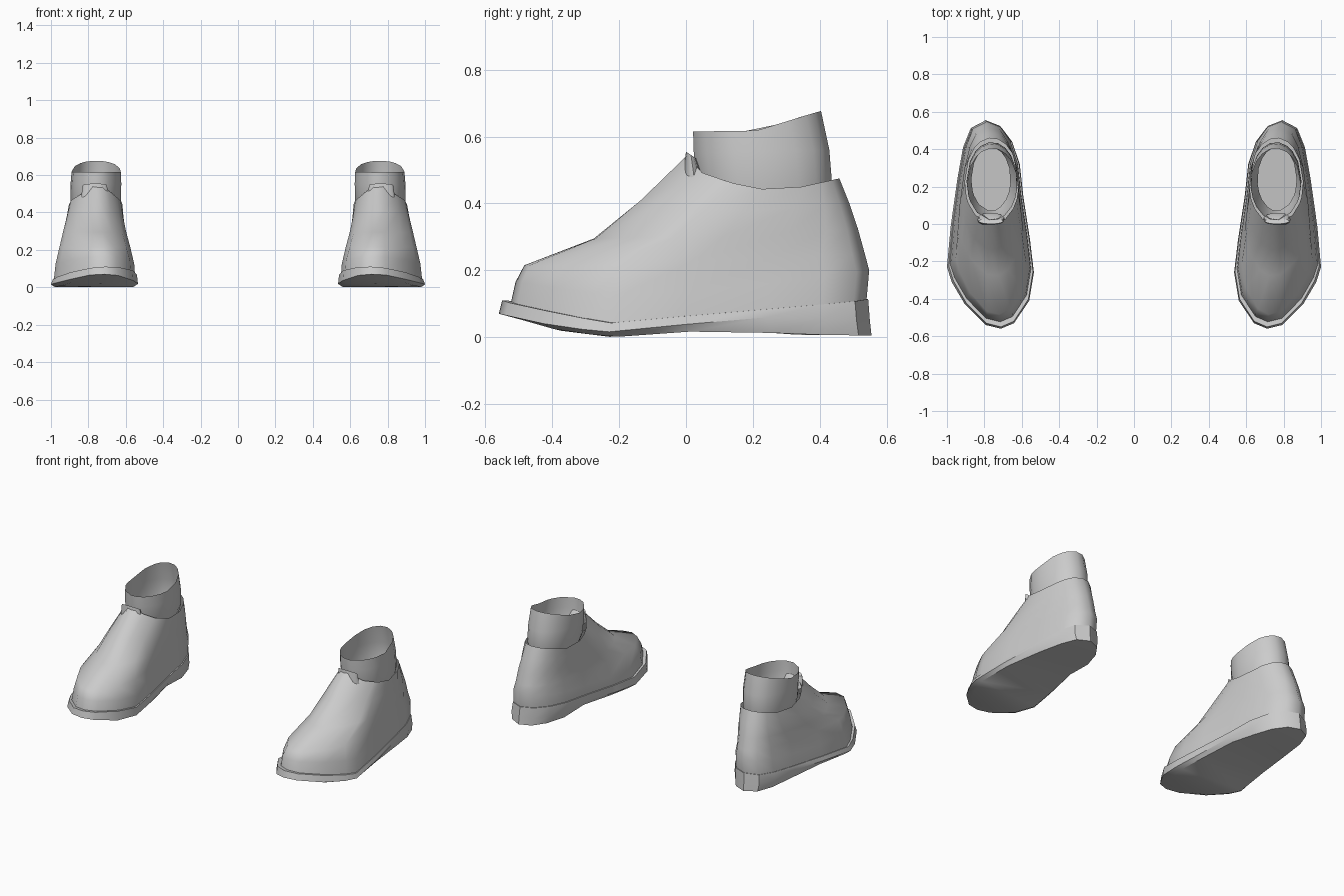
import bpy
import bmesh
from math import radians, hypot

cube = bpy.data.objects.get("Cube")
if cube:
    bpy.data.objects.remove(cube, do_unlink=True)

grey = bpy.data.materials.new("plain grey")
grey.use_nodes = True
grey.diffuse_color = (0.6, 0.6, 0.6, 1)
grey.node_tree.nodes["Principled BSDF"].inputs["Base Color"].default_value = (0.6, 0.6, 0.6, 1)

# Footprint of the left shoe, counter-clockwise from the toe
FOOT = [(.71, -.55), (.79, -.53), (.90, -.42), (.97, -.30), (.995, -.22), (.975, 0),
        (.94, .25), (.91, .42), (.87, .52), (.79, .56), (.71, .53), (.65, .45),
        (.61, .33), (.59, .15), (.555, -.08), (.535, -.25), (.56, -.40), (.64, -.52)]
UNIT = [((x - .765) / .23, (y - .005) / .555) for x, y in FOOT]


def height(profile, y):
    """Height of a side profile at y."""
    for (ya, za), (yb, zb) in zip(profile, profile[1:]):
        if y <= yb:
            return za + (zb - za) * max(0, (y - ya) / (yb - ya))
    return profile[-1][1]


def ring(x0, x1, profile, roundness=0, tilt=0):
    """A footprint fitted to a width and a side profile, blended towards an ellipse."""
    y0, y1 = profile[0][0], profile[-1][0]
    points = []
    for u, v in UNIT:
        r = hypot(u, v)
        u += (u / r - u) * roundness
        v += (v / r - v) * roundness
        y = (y0 + y1) / 2 + v * (y1 - y0) / 2
        points.append(((x0 + x1) / 2 + u * (x1 - x0) / 2, y, height(profile, y) - tilt * u))
    return points


def loft(name, rings, side, cap_bottom=False, cap_top=False, crease=40):
    """Skin a stack of rings; side -1 makes the mirrored shoe."""
    bm = bmesh.new()
    loops = [[bm.verts.new((x * side, y, z)) for x, y, z in r] for r in rings]
    n = len(UNIT)
    for low, high in zip(loops, loops[1:]):
        for i in range(n):
            j = (i + 1) % n
            bm.faces.new((low[i], low[j], high[j], high[i]))
    # Caps are strips of quads running from toe to heel
    for wanted, loop, flip in ((cap_bottom, loops[0], True), (cap_top, loops[-1], False)):
        if wanted:
            for i in range(n // 2):
                quad = [loop[i], loop[i + 1], loop[n - i - 1], loop[-i]]
                quad = list(dict.fromkeys(quad))
                if len(quad) > 2:
                    bm.faces.new(quad[::-1] if flip else quad)
    if side < 0:
        bmesh.ops.reverse_faces(bm, faces=bm.faces[:])
    mesh = bpy.data.meshes.new(name)
    bm.to_mesh(mesh)
    bm.free()
    obj = bpy.data.objects.new(name, mesh)
    mesh.materials.append(grey)
    bpy.context.collection.objects.link(obj)
    bpy.ops.object.select_all(action="DESELECT")
    obj.select_set(True)
    bpy.context.view_layer.objects.active = obj
    bpy.ops.object.shade_smooth_by_angle(angle=radians(crease))


# Sole: ground line, bulging side, and the welt below the upper
sole = [
    ring(.56, .98, [(-.52, .06), (-.38, .02), (-.22, 0), (.2, .03), (.27, .008), (.555, .005)]),
    ring(.535, 1, [(-.56, .07), (-.38, .03), (-.22, .015), (.2, .06), (.55, .05)]),
    ring(.54, .99, [(-.55, .108), (-.23, .052), (0, .072), (.545, .115)], tilt=.01),
]

# Upper: from the welt, over the toe box and instep, to the ankle opening
upper = [
    ring(.55, .985, [(-.525, .095), (-.23, .046), (0, .068), (.54, .112)], tilt=.01),
    ring(.555, .975, [(-.51, .165), (-.23, .125), (.1, .14), (.548, .2)]),
    ring(.575, .955, [(-.485, .215), (-.28, .215), (.1, .23), (.535, .25)], .1),
    ring(.592, .94, [(-.28, .295), (.1, .30), (.515, .325)], .4),
    ring(.607, .92, [(-.14, .41), (.15, .375), (.49, .40)], .7),
    ring(.615, .905, [(0, .545), (.05, .49), (.19, .445), (.3, .44), (.46, .475)], .9),
]

# Ankle collar: an open tube that continues down inside the upper
collar = [
    ring(.66, .87, [(.07, .34), (.41, .34)], 1),
    ring(.625, .895, [(.03, .46), (.438, .46)], 1),
    ring(.622, .895, [(.022, .55), (.43, .56)], 1),
    ring(.625, .89, [(.02, .615), (.22, .618), (.33, .655), (.405, .677)], 1),
]

# Tongue: a short lip under the front of the opening
tongue = [
    ring(.69, .84, [(-.01, .49), (.06, .46)], 1),
    ring(.70, .83, [(.0, .555), (.03, .535)], 1),
]

for label, side in (("left", 1), ("right", -1)):
    loft(label + "_sole", sole, side, cap_bottom=True, cap_top=True)
    loft(label + "_upper", upper, side, crease=60)
    loft(label + "_ankle_collar", collar, side, crease=60)
    loft(label + "_tongue", tongue, side, cap_top=True)
